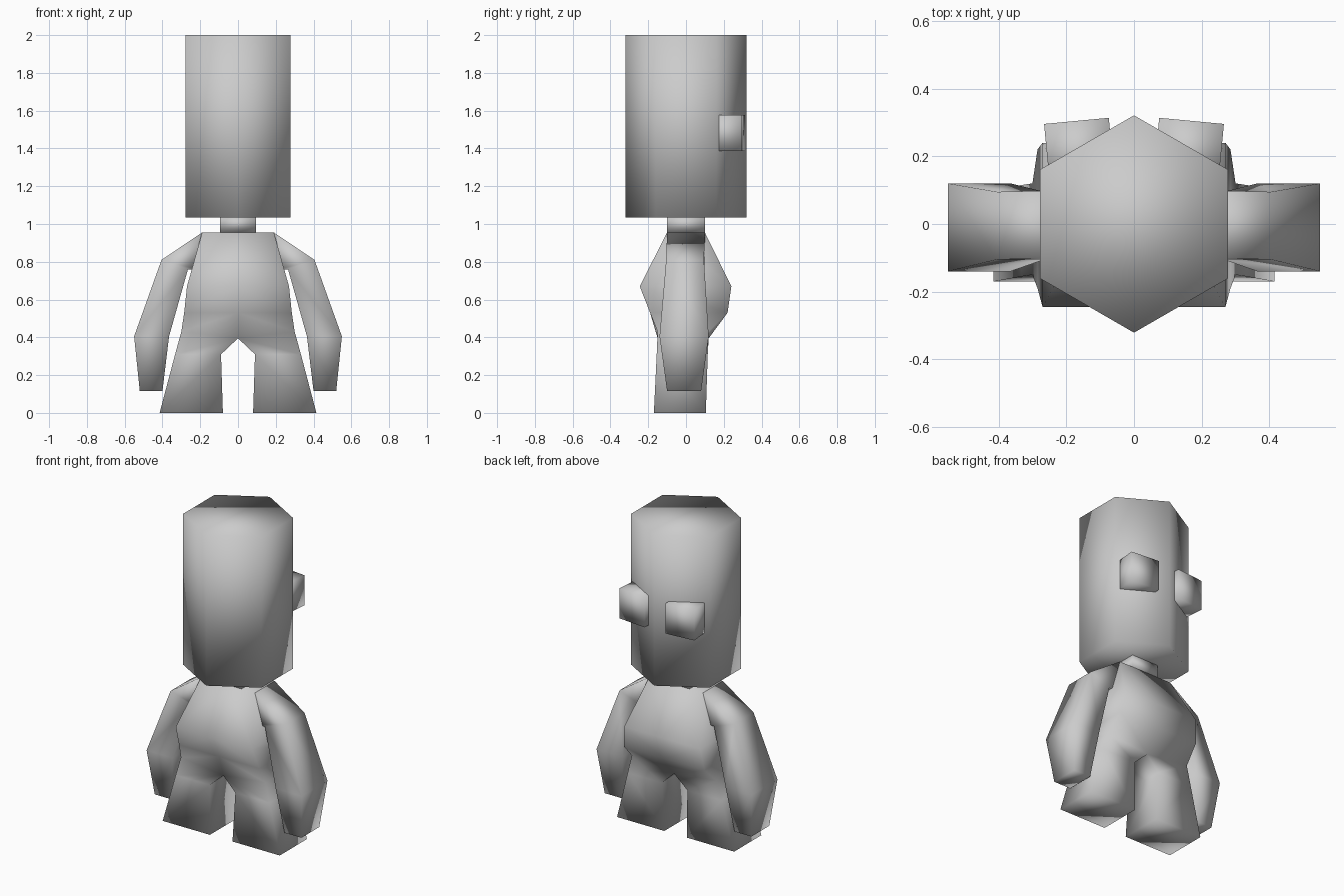
import bpy, bmesh, math

if "Cube" in bpy.data.objects:
    bpy.data.objects.remove(bpy.data.objects["Cube"])


def finish(obj, name, mirror=False):
    obj.name = name
    for p in obj.data.polygons:
        p.use_smooth = True
    if mirror:
        m = obj.modifiers.new("Mirror", "MIRROR")
        m.use_clip = True
    return obj


def loft(name, sections):
    """Four-sided loft; section = x_in, z_in, x_out, z_out, y_front, y_back."""
    bm = bmesh.new()
    rings = []
    for xi, zi, xo, zo, yf, yb in sections:
        pts = [(xi, yf, zi), (xo, yf, zo), (xo, yb, zo), (xi, yb, zi)]
        rings.append([bm.verts.new(p) for p in pts])
    for a, b in zip(rings, rings[1:]):
        for i in range(4):
            j = (i + 1) % 4
            bm.faces.new((a[i], a[j], b[j], b[i]))
    bm.faces.new(rings[0])
    bm.faces.new(rings[-1])
    bmesh.ops.recalc_face_normals(bm, faces=bm.faces)
    # open the centre plane so the mirrored half welds cleanly
    centre = [f for f in bm.faces if all(abs(v.co.x) < 1e-5 for v in f.verts)]
    bmesh.ops.delete(bm, geom=centre, context="FACES_ONLY")
    mesh = bpy.data.meshes.new(name)
    bm.to_mesh(mesh)
    bm.free()
    obj = bpy.data.objects.new(name, mesh)
    bpy.context.collection.objects.link(obj)
    return finish(obj, name, mirror=True)


# Torso flowing into the legs
loft("body_and_legs", [
    (0, 0.955, 0.19, 0.955, -0.10, 0.10),
    (0, 0.67, 0.27, 0.67, -0.245, 0.24),
    (0, 0.53, 0.285, 0.53, -0.19, 0.22),
    (0, 0.395, 0.30, 0.43, -0.15, 0.12),
    (0.09, 0.31, 0.333, 0.31, -0.155, 0.115),
    (0.08, 0.0, 0.415, 0.0, -0.17, 0.105),
])

# Arms, shoulder to hand
loft("arms", [
    (0.22, 0.76, 0.19, 0.955, -0.10, 0.10),
    (0.265, 0.76, 0.405, 0.81, -0.105, 0.095),
    (0.365, 0.405, 0.55, 0.405, -0.14, 0.12),
    (0.40, 0.115, 0.52, 0.115, -0.10, 0.08),
])

# Six-sided head
bpy.ops.mesh.primitive_cylinder_add(vertices=6, radius=0.321, depth=0.965,
                                    location=(0, 0, 1.5175))
finish(bpy.context.object, "head")

# Neck
bpy.ops.mesh.primitive_cube_add(size=1, location=(0, 0, 1.0))
neck = finish(bpy.context.object, "neck")
neck.scale = (0.19, 0.20, 0.12)

# Block eyes, turned slightly outward
for side, label in ((-1, "left"), (1, "right")):
    bpy.ops.mesh.primitive_cube_add(size=0.192, location=(side * 0.161, 0.209, 1.482),
                                    rotation=(0, 0, -side * math.radians(5.4)))
    finish(bpy.context.object, "eye_" + label)
